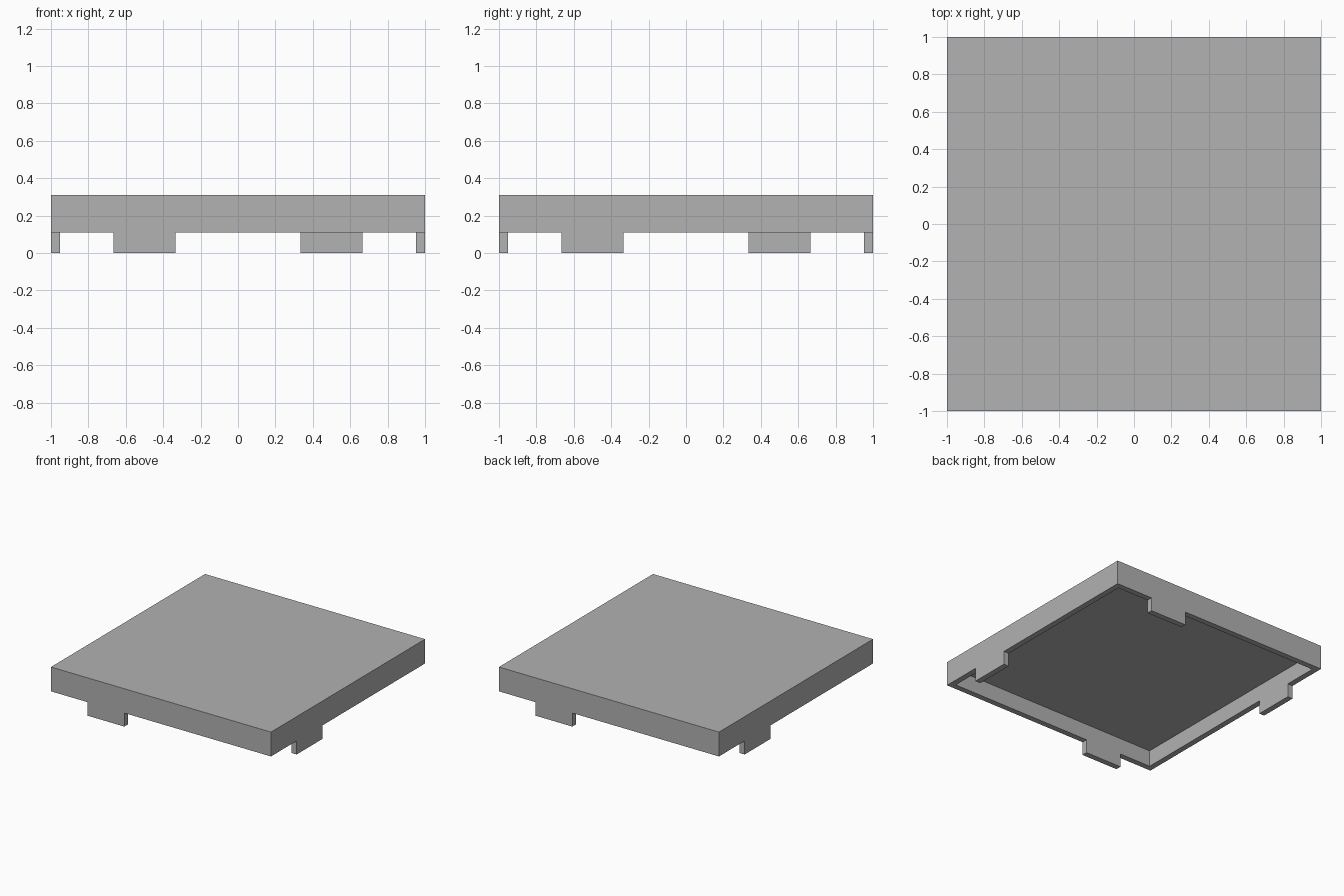
import bpy, bmesh
from mathutils import Vector

if "Cube" in bpy.data.objects:
    bpy.data.objects.remove(bpy.data.objects["Cube"], do_unlink=True)

WALL = 1 / 15           # wall and top plate thickness
TAB = 1 / 9             # tab height below the rim
HEIGHT = 0.2            # tray height without tabs

grey = bpy.data.materials.new("plain grey")
grey.use_nodes = True
grey.diffuse_color = (0.445, 0.445, 0.445, 1)
grey.node_tree.nodes["Principled BSDF"].inputs["Base Color"].default_value = grey.diffuse_color


def push(bm, face, dz):
    """Extrude one face straight up or down."""
    out = bmesh.ops.extrude_discrete_faces(bm, faces=[face])
    bmesh.ops.translate(bm, verts=out["faces"][0].verts[:], vec=(0, 0, dz))


bm = bmesh.new()

# Square slab
bmesh.ops.create_cube(bm, size=1)
bmesh.ops.scale(bm, verts=bm.verts, vec=(2, 2, HEIGHT))
bmesh.ops.translate(bm, verts=bm.verts, vec=(0, 0, TAB + HEIGHT / 2))
bm.normal_update()

# Hollow underside
base = min(bm.faces, key=lambda f: f.calc_center_median().z)
rim = bmesh.ops.inset_individual(bm, faces=[base], thickness=WALL)["faces"]
push(bm, base, HEIGHT - WALL)

# One tab on each side, cut out of the rim and pulled down
for side, start in (((0, -1), -2), ((1, 0), -2), ((0, 1), 1), ((-1, 0), 1)):
    out = Vector((*side, 0))
    along = Vector((abs(out.y), abs(out.x), 0))
    lo, hi = start / 3, (start + 1) / 3
    for cut in (lo, hi):
        strip = [f for f in bm.faces if f.normal.z < -0.9
                 and f.calc_center_median().dot(out) > 1 - WALL]
        geom = strip + list({e for f in strip for e in f.edges}) \
            + list({v for f in strip for v in f.verts})
        bmesh.ops.bisect_plane(bm, geom=geom, plane_co=along * cut, plane_no=along)
        bm.normal_update()
    tab = next(f for f in bm.faces if f.normal.z < -0.9
               and f.calc_center_median().dot(out) > 1 - WALL
               and lo < f.calc_center_median().dot(along) < hi)
    push(bm, tab, -TAB)
    bm.normal_update()

bmesh.ops.recalc_face_normals(bm, faces=bm.faces)
mesh = bpy.data.meshes.new("tabbed_lid")
bm.to_mesh(mesh)
bm.free()
mesh.materials.append(grey)
lid = bpy.data.objects.new("tabbed_lid", mesh)
bpy.context.collection.objects.link(lid)
